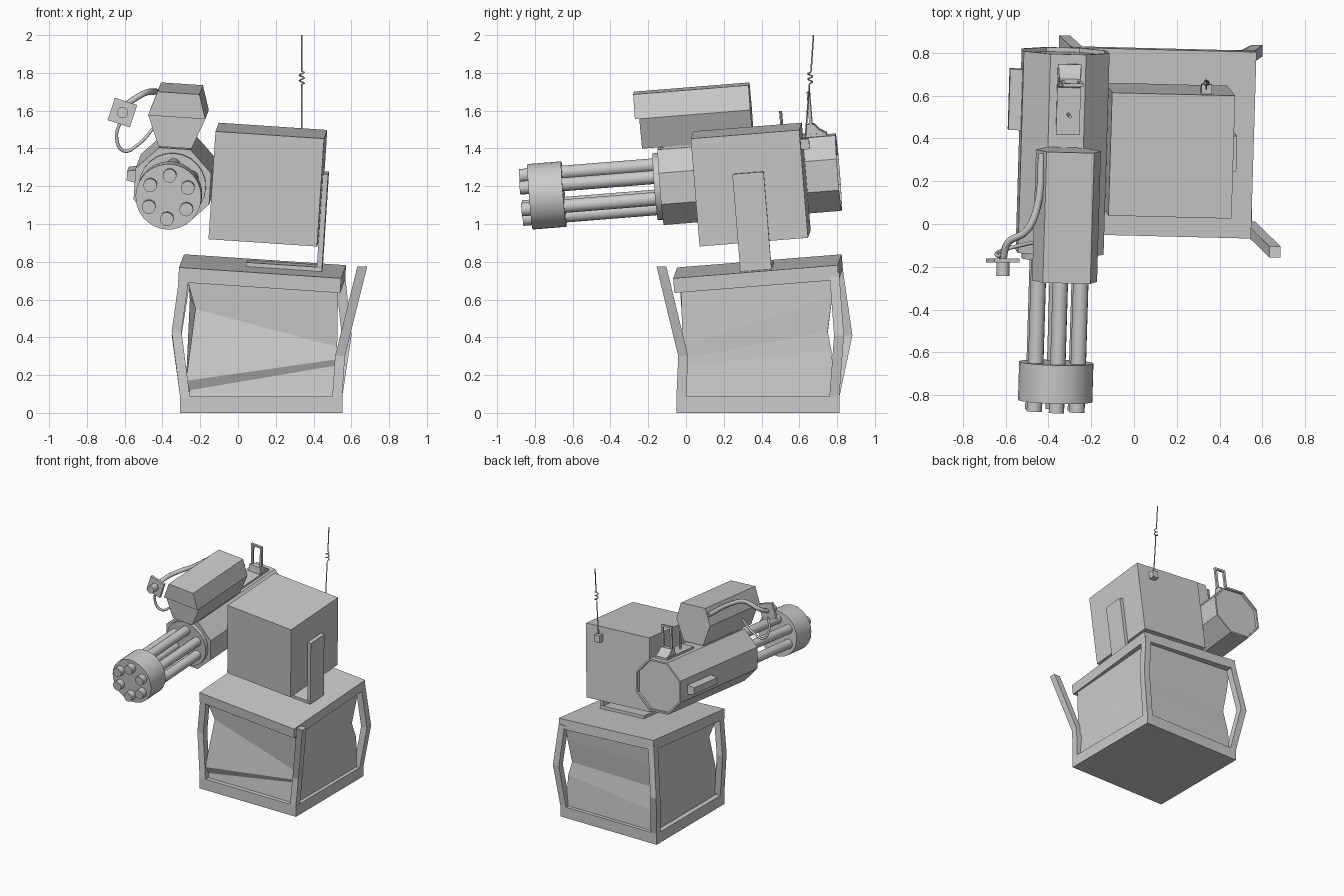
import bpy, bmesh
from math import pi, cos, sin, radians
from mathutils import Matrix, Vector

if "Cube" in bpy.data.objects:
    bpy.data.objects.remove(bpy.data.objects["Cube"])

# Tilted frame shared by the lid and everything above it
Y = Vector((.03, 1, .08)).normalized()
Z = Vector((.065, -.08, 1))
Z = (Z - Y * Z.dot(Y)).normalized()
X = Y.cross(Z)
TILT = Matrix((X, Y, Z)).transposed().to_4x4()
TILT.translation = (.13, .378, .776)
FLAT = Matrix.Identity(4)


def add(name, bm, frame=FLAT):
    bmesh.ops.recalc_face_normals(bm, faces=bm.faces)
    me = bpy.data.meshes.new(name)
    bm.to_mesh(me)
    bm.free()
    ob = bpy.data.objects.new(name, me)
    ob.matrix_world = frame
    bpy.context.collection.objects.link(ob)
    return ob


def loft(name, rings, frame=FLAT, cap=True):
    """Skin a list of equal closed rings."""
    bm = bmesh.new()
    vs = [[bm.verts.new(p) for p in r] for r in rings]
    n = len(rings[0])
    for a, b in zip(vs, vs[1:]):
        for i in range(n):
            bm.faces.new((a[i], a[(i + 1) % n], b[(i + 1) % n], b[i]))
    if cap:
        bm.faces.new(vs[0])
        bm.faces.new(vs[-1])
    return add(name, bm, frame)


def box(name, x, y, z, frame=FLAT):
    ring = lambda h: [(x[0], y[0], h), (x[1], y[0], h), (x[1], y[1], h), (x[0], y[1], h)]
    return loft(name, [ring(z[0]), ring(z[1])], frame)


def prism(name, profile, y0, y1, frame=TILT):
    """Extrude an x-z profile along y."""
    return loft(name, [[(x, y, z) for x, z in profile] for y in (y0, y1)], frame)


def ngon(cx, cz, r, n, turn=0.0):
    return [(cx + r * cos(turn + 2 * pi * i / n), cz + r * sin(turn + 2 * pi * i / n)) for i in range(n)]


def smooth(ob):
    bpy.ops.object.select_all(action='DESELECT')
    ob.select_set(True)
    bpy.context.view_layer.objects.active = ob
    bpy.ops.object.shade_smooth_by_angle(angle=radians(35))


def post(name, pts, w=.052):
    h = w / 2
    loft(name, [[(x - h, y - h, z), (x + h, y - h, z), (x + h, y + h, z), (x - h, y + h, z)]
                for x, y, z in pts])


def wire(name, pts, r, curved=True, frame=FLAT):
    cu = bpy.data.curves.new(name, 'CURVE')
    cu.dimensions = '3D'
    cu.bevel_depth = r
    cu.bevel_resolution = 2
    cu.resolution_u = 6 if curved else 1
    cu.use_fill_caps = True
    sp = cu.splines.new('BEZIER')
    sp.bezier_points.add(len(pts) - 1)
    for b, p in zip(sp.bezier_points, pts):
        b.co = p
        b.handle_left_type = b.handle_right_type = 'AUTO' if curved else 'VECTOR'
    ob = bpy.data.objects.new(name, cu)
    ob.matrix_world = frame
    bpy.context.collection.objects.link(ob)


# Crate: floor slab and bent corner posts
box("crate_floor", (-.307, .552), (-.05, .812), (0, .087))
post("post_front_left", [(-.28, -.025, .08), (-.325, .01, .43), (-.285, -.01, .72)])
post("post_back_left", [(-.28, .785, .08), (-.325, .855, .41), (-.265, .8, .79)])
post("post_back_right", [(.525, .785, .08), (.575, .81, .41), (.54, .785, .74)])
post("post_front_right_broken", [(.525, -.025, .08), (.54, -.015, .3), (.658, -.13, .775)])

# Crumpled walls: one column of (height, inset) per corner
columns = [
    ((-.28, -.03), (1, 1), [(.71, .01), (.55, .055), (.17, .005), (.12, .025), (.07, .01)]),
    ((.535, -.03), (-1, 1), [(.67, .005), (.35, .01), (.285, .0), (.25, .02), (.07, .01)]),
    ((.535, .795), (-1, -1), [(.73, .01), (.62, .02), (.43, .045), (.33, .025), (.07, .01)]),
    ((-.28, .795), (1, -1), [(.79, .01), (.6, .025), (.42, .045), (.24, .02), (.07, .01)]),
]
loft("crumpled_walls", [[(c[0] + s[0] * col[k][1], c[1] + s[1] * col[k][1], col[k][0])
                         for c, s, col in columns] for k in range(5)])

# Lid and L bracket
box("crate_lid", (-.43, .43), (-.437, .437), (-.078, 0), TILT)
box("bracket_foot", (-.085, .317), (-.085, .085), (0, .022), TILT)
box("bracket_arm", (.289, .317), (-.083, .083), (.0, .518), TILT)

# Main box
box("main_box", (-.288, .288), (-.288, .288), (.148, .722), TILT)

# Rotary gun, octagonal body with a recessed rear cap
GX, GZ = -.492, .432
body = [[(x, y, z) for x, z in ngon(GX, GZ, r, 8, pi / 8)]
        for r, y in ((.217, -.49), (.217, .455), (.203, .455), (.203, .435))]
loft("gun_body", body, TILT)
smooth(prism("gun_front_ring", ngon(GX, GZ, .178, 24), -.52, -.48))
smooth(prism("barrel_clamp", ngon(GX, GZ, .174, 32), -1.185, -1.005))
for i in range(6):
    a = pi / 2 + i * pi / 3
    smooth(prism(f"barrel_{i + 1}", ngon(GX + .115 * cos(a), GZ + .115 * sin(a), .036, 16), -1.232, -.5))

# Side housing
prism("side_housing", [(-.67, .385), (-.75, .4), (-.75, .45), (-.67, .465)], .08, .365)

# Pod on top of the gun
prism("pod_upper", [(-.6, .937), (-.378, .937), (-.338, .808), (-.642, .808)], -.593, .02)
prism("pod_lower", [(-.642, .808), (-.338, .808), (-.402, .645), (-.577, .645)], -.57, .02)
box("pod_mount", (-.57, -.41), (-.46, -.02), (.62, .65), TILT)

# Sights
box("sight_base", (-.54, -.43), (.08, .41), (.62, .648), TILT)
loft("sight_ramp", [[(x, .3, .645), (x, .41, .645), (x, .37, .67), (x, .345, .7), (x, .31, .7)]
                    for x in (-.535, -.435)], TILT)
for x in (-.53, -.45):
    box("rear_sight_side", (x, x + .018), (.322, .338), (.69, .87), TILT)
box("rear_sight_top", (-.53, -.432), (.322, .338), (.855, .87), TILT)
smooth(loft("front_sight_pin", [[(x, y, z) for x, y in ngon(-.485, .175, .008, 8)]
                                for z in (.64, .78)], TILT))

# Camera on its bent arm, with a loose cable
cam = Matrix.Translation((-.612, -.17, 1.59)) @ Matrix.Rotation(radians(18), 4, 'Y')
box("camera_plate", (-.062, .062), (-.01, .01), (-.062, .062), cam)
smooth(prism("camera_lens", ngon(0, 0, .03, 16), -.072, 0, cam))
wire("camera_arm", [(-.43, .33, 1.7), (-.452, .08, 1.7), (-.5, -.03, 1.69),
                    (-.59, -.09, 1.63), (-.612, -.17, 1.59)], .017)
wire("camera_cable", [(-.62, -.155, 1.55), (-.643, -.14, 1.46), (-.605, -.12, 1.387),
                      (-.53, -.1, 1.42), (-.43, -.08, 1.53)], .009)

# Aerial with its small coil spring
box("aerial_mount", (.133, .183), (.28, .332), (.61, .665), TILT)
coil = [(.338 + .013 * cos(i * pi / 3), .658 + .013 * sin(i * pi / 3), 1.745 + .0048 * i) for i in range(13)]
wire("aerial", [(.338, .632, 1.46), (.338, .654, 1.74)] + coil + [(.338, .662, 1.81), (.338, .675, 2.0)],
     .004, False)
